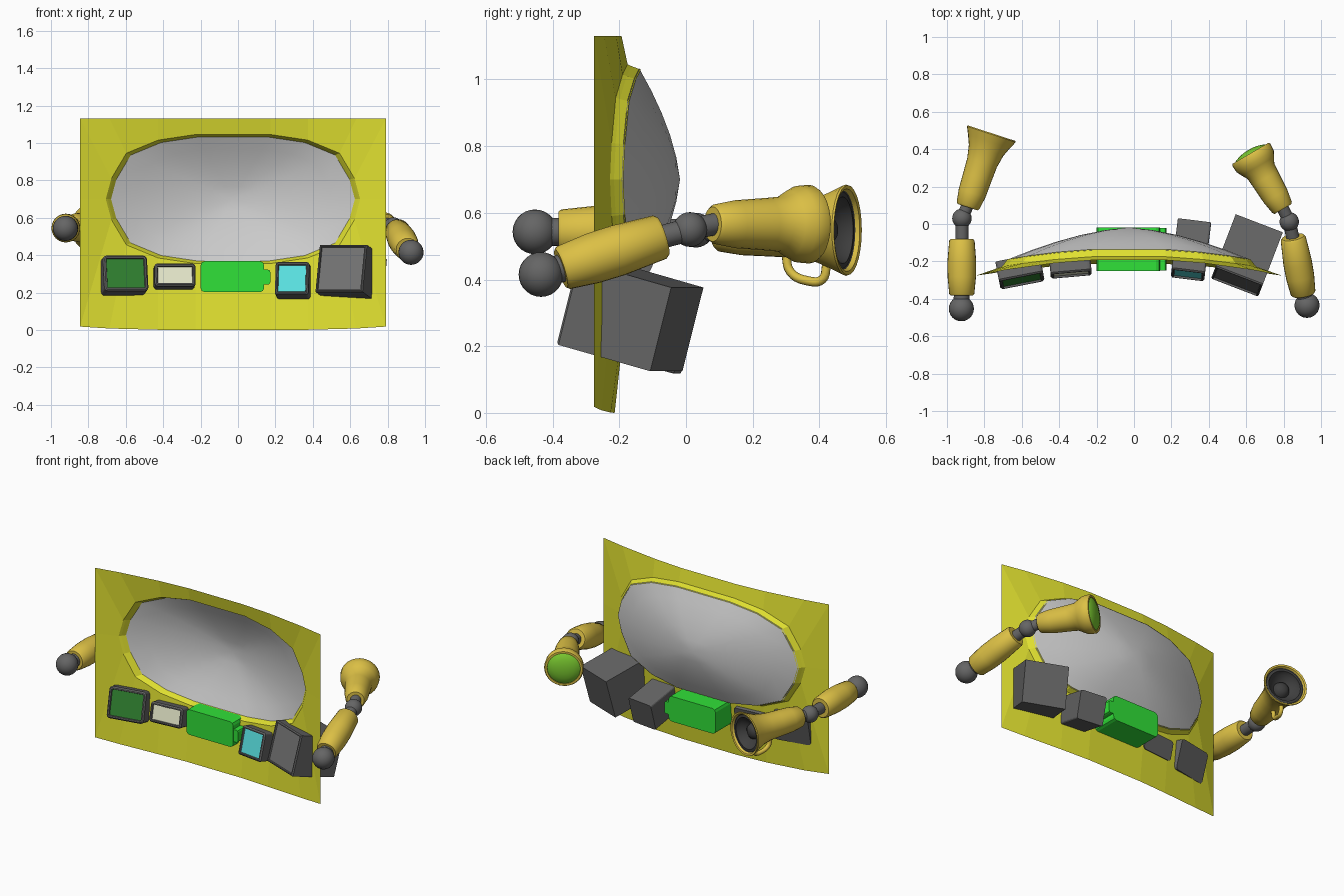
import bpy, bmesh
from math import pi, cos, sin, radians
from mathutils import Vector, Matrix

if "Cube" in bpy.data.objects:
    bpy.data.objects.remove(bpy.data.objects["Cube"])


def material(name, *rgb):
    m = bpy.data.materials.new(name)
    m.diffuse_color = (*rgb, 1)
    m.use_nodes = True
    m.node_tree.nodes["Principled BSDF"].inputs["Base Color"].default_value = m.diffuse_color
    return m


YELLOW = material("panel_yellow", 0.75, 0.75, 0.03)
GOLD = material("arm_gold", 0.72, 0.53, 0.06)
DARK = material("dark_grey", 0.13, 0.13, 0.13)
BLACK = material("black_grey", 0.05, 0.05, 0.05)
GREEN = material("bright_green", 0.03, 0.75, 0.04)
LENS = material("lens_green", 0.2, 0.6, 0.03)
PINE = material("screen_green", 0.03, 0.22, 0.03)
CREAM = material("screen_cream", 0.8, 0.82, 0.6)
CYAN = material("screen_cyan", 0.1, 0.75, 0.75)
GREY = material("screen_grey", 0.17, 0.17, 0.17)


def finish(name, bm, mats, smooth=None):
    mesh = bpy.data.meshes.new(name)
    bm.to_mesh(mesh)
    bm.free()
    ob = bpy.data.objects.new(name, mesh)
    bpy.context.collection.objects.link(ob)
    for m in mats:
        mesh.materials.append(m)
    if smooth:
        bpy.ops.object.select_all(action='DESELECT')
        ob.select_set(True)
        bpy.context.view_layer.objects.active = ob
        bpy.ops.object.shade_smooth_by_angle(angle=radians(smooth))
    return ob


def skin(bm, loops):
    rows = [[bm.verts.new(p) for p in lp] for lp in loops]
    for a, b in zip(rows, rows[1:]):
        for i in range(len(a)):
            j = (i + 1) % len(a)
            bm.faces.new((a[i], a[j], b[j], b[i]))
    return rows


def lathe(name, profile, start, direction, mat, n=24):
    """Revolve (distance, radius) pairs about an axis from start."""
    bm = bmesh.new()
    skin(bm, [[(r * cos(2 * pi * i / n), r * sin(2 * pi * i / n), d) for i in range(n)]
              for d, r in profile])
    bmesh.ops.remove_doubles(bm, verts=bm.verts, dist=1e-5)
    bmesh.ops.recalc_face_normals(bm, faces=bm.faces)
    q = Vector(direction).to_track_quat('Z', 'Y').to_matrix().to_4x4()
    bm.transform(Matrix.Translation(start) @ q)
    return finish(name, bm, [mat], 40)


def ball(name, centre, r, mat):
    bm = bmesh.new()
    bmesh.ops.create_uvsphere(bm, u_segments=24, v_segments=14, radius=r,
                              matrix=Matrix.Translation(centre))
    return finish(name, bm, [mat], 40)


def rod(name, a, b, r, mat):
    a, b = Vector(a), Vector(b)
    d = (b - a).length
    return lathe(name, [(0, 0), (0, r), (d, r), (d, 0)], a, b - a, mat)


# Curved dashboard panel with an oval opening
CX, CZ = -0.027, 0.70


def mirrored(quarter):
    right = quarter + [(x, -h) for x, h in quarter[-2::-1]]
    return right + [(-x, h) for x, h in right[::-1]]


window = mirrored([(0.2, 0.345), (0.4, 0.315), (0.57, 0.245), (0.65, 0.11), (0.68, 0)])
border = mirrored([(0.2, 1), (0.4, 1), (0.66, 1), (0.8175, 1), (0.8175, 0)])


def border_point(x, h):
    k = (x / 0.8175) ** 2
    if h > 0:
        return (CX + x, -0.188 - 0.088 * k, 1.13)
    if h < 0:
        return (CX + x, -0.21 - 0.066 * k, 0.018 * k * k)
    return (CX + x, -0.276, CZ)


def oval(s, y):
    return [(CX + x * s, y(x), CZ + h * s) for x, h in window]


def rim_y(x):
    return -0.17 - 0.058 * (x / 0.68) ** 2


bm = bmesh.new()
skin(bm, [[border_point(*p) for p in border], oval(1, rim_y),
          oval(0.985, lambda x: rim_y(x) + 0.012), oval(0.955, lambda x: rim_y(x) + 0.04)])
bmesh.ops.recalc_face_normals(bm, faces=bm.faces)
finish("dashboard_panel", bm, [YELLOW])

# Bulging window
bm = bmesh.new()
rows = skin(bm, [oval(0.965 * s, lambda x: -0.02 + (rim_y(x) + 0.055) * s ** 1.6)
                 for s in (1, 0.8, 0.6, 0.4, 0.2)])
tip = bm.verts.new((CX, -0.018, CZ))
for i, v in enumerate(rows[-1]):
    bm.faces.new((v, rows[-1][(i + 1) % len(rows[-1])], tip))
bmesh.ops.recalc_face_normals(bm, faces=bm.faces)
finish("window_glass", bm, [], 35)


# Instrument boxes with recessed screens
def instrument(name, centre, size, yaw, tilt, screen, rounding, frame):
    bm = bmesh.new()
    bmesh.ops.create_cube(bm, size=1, matrix=Matrix.Diagonal((*size, 1)))
    if rounding:
        long = [e for e in bm.edges if abs((e.verts[0].co - e.verts[1].co).y) > 0.01]
        bmesh.ops.bevel(bm, geom=long, offset=rounding, segments=3, profile=0.5, affect='EDGES')
    bm.normal_update()
    front = min(bm.faces, key=lambda f: f.calc_center_median().y)
    bmesh.ops.inset_region(bm, faces=[front], thickness=0.008, depth=0.008)
    bmesh.ops.inset_region(bm, faces=[front], thickness=frame)
    bmesh.ops.inset_region(bm, faces=[front], thickness=0.003, depth=-0.01)
    front.material_index = 1
    bm.transform(Matrix.Translation(centre) @ Matrix.Rotation(radians(yaw), 4, 'Z')
                 @ Matrix.Rotation(radians(-tilt), 4, 'X'))
    finish(name, bm, [DARK, screen])


instrument("radar_monitor", (-0.61, -0.25, 0.29), (0.24, 0.10, 0.195), 11, 15, PINE, 0.02, 0.008)
instrument("small_monitor", (-0.34, -0.222, 0.285), (0.22, 0.085, 0.125), 5, 13, CREAM, 0.018, 0.007)
instrument("status_monitor", (0.305, -0.135, 0.24), (0.18, 0.275, 0.18), -7, 15, CYAN, 0.012, 0.006)
instrument("large_monitor", (0.605, -0.165, 0.29), (0.27, 0.305, 0.26), -21, 15, GREY, 0, 0.008)

# Green control box with a side nub
bm = bmesh.new()
for centre, size, cut in (((-0.03, -0.135, 0.285), (0.34, 0.23, 0.165), 0.022),
                          ((0.13, -0.135, 0.282), (0.085, 0.225, 0.08), 0.012)):
    v = bmesh.ops.create_cube(bm, size=1, matrix=Matrix.Translation(centre)
                              @ Matrix.Diagonal((*size, 1)))["verts"]
    es = {e for p in v for e in p.link_edges if abs((e.verts[0].co - e.verts[1].co).y) > 0.1}
    bmesh.ops.bevel(bm, geom=list(es), offset=cut, segments=2, profile=0.5, affect='EDGES')
finish("control_box", bm, [GREEN])


# Jointed arms
def arm(side, shoulder, low, high, elbow, wrist):
    low, high = Vector(low), Vector(high)
    d = (high - low).length
    ball(side + "_shoulder_ball", shoulder, 0.067, DARK)
    rod(side + "_shoulder_neck", shoulder, low.lerp(high, 0.1), 0.042, DARK)
    lathe(side + "_arm_tube", [(0, 0), (0, 0.06), (0.008, 0.067), (0.1, 0.076), (0.18, 0.077),
                               (d - 0.01, 0.068), (d, 0.06), (d, 0)], low, high - low, GOLD)
    rod(side + "_elbow_neck", low.lerp(high, 0.9), elbow, 0.035, DARK)
    ball(side + "_elbow_ball", elbow, 0.052, DARK)
    rod(side + "_wrist", elbow, wrist, 0.033, DARK)


arm("left", (-0.923, -0.453, 0.543), (-0.921, -0.382, 0.543), (-0.92, -0.08, 0.546),
    (-0.92, 0.03, 0.548), (-0.885, 0.11, 0.548))
arm("right", (0.925, -0.435, 0.415), (0.905, -0.375, 0.433), (0.85, -0.07, 0.53),
    (0.83, 0.012, 0.55), (0.793, 0.09, 0.567))

# Megaphone on the left arm
horn, aim = Vector((-0.89, 0.09, 0.548)), Vector((0.31, 0.95, 0))
lathe("megaphone_horn", [(0, 0), (0, 0.055), (0.01, 0.064), (0.08, 0.075), (0.17, 0.079),
                         (0.25, 0.083), (0.32, 0.097), (0.37, 0.118), (0.41, 0.137),
                         (0.416, 0.135), (0.413, 0.124), (0.38, 0.11)], horn, aim, GOLD, 28)
lathe("megaphone_speaker", [(0.406, 0.126), (0.398, 0.115), (0.4, 0.1), (0.37, 0.09), (0.345, 0.05),
                            (0.365, 0.042), (0.378, 0.022), (0.38, 0)], horn, aim, BLACK, 28)
curve = bpy.data.curves.new("megaphone_handle", 'CURVE')
curve.dimensions = '3D'
curve.bevel_depth = 0.014
curve.bevel_resolution = 2
curve.resolution_u = 5
sp = curve.splines.new('BEZIER')
path = [(0.22, -0.07), (0.235, -0.125), (0.29, -0.152), (0.335, -0.148), (0.35, -0.10)]
sp.bezier_points.add(len(path) - 1)
for p, (d, z) in zip(sp.bezier_points, path):
    p.co = horn + aim * d + Vector((0, 0, z))
    p.handle_left_type = p.handle_right_type = 'AUTO'
curve.materials.append(GOLD)
bpy.context.collection.objects.link(bpy.data.objects.new("megaphone_handle", curve))

# Torch on the right arm
base, aim = Vector((0.797, 0.08, 0.566)), Vector((-0.505, 0.863, 0.0))
lathe("torch_body", [(0, 0), (0, 0.052), (0.01, 0.06), (0.08, 0.072), (0.19, 0.079), (0.235, 0.083),
                     (0.265, 0.1), (0.295, 0.115), (0.335, 0.118), (0.345, 0.112), (0.345, 0.1),
                     (0.33, 0.098)], base, aim, GOLD, 28)
lathe("torch_lens", [(0.337, 0.102), (0.348, 0.09), (0.359, 0.06), (0.365, 0.03), (0.366, 0)],
      base, aim, LENS, 28)
